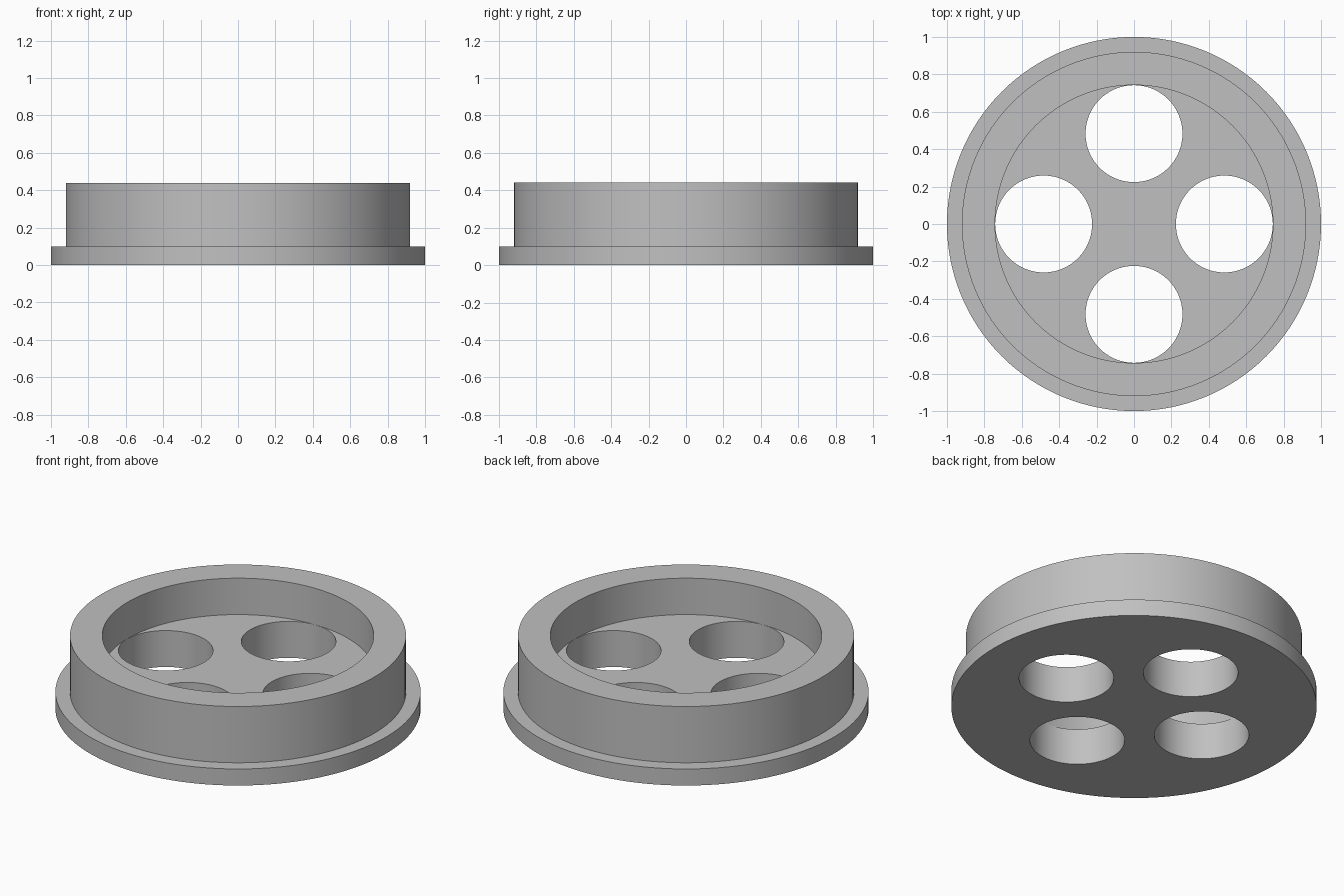
import bpy
import bmesh
import math

SEGMENTS = 128
HOLE_RADIUS = 0.259
HOLE_OFFSET = 0.483

default_cube = bpy.data.objects.get("Cube")
if default_cube:
    bpy.data.objects.remove(default_cube, do_unlink=True)

# Single plain grey material
grey = bpy.data.materials.new("plain_grey")
grey.use_nodes = True
colour = (0.53, 0.53, 0.53, 1.0)
grey.diffuse_color = colour
grey.node_tree.nodes["Principled BSDF"].inputs["Base Color"].default_value = colour


def lathe(name, profile):
    """Revolve a closed (radius, height) profile that starts and ends on the axis."""
    bm = bmesh.new()
    rings = []
    for radius, height in profile:
        rings.append([bm.verts.new((radius * math.cos(a), radius * math.sin(a), height))
                      for a in (2 * math.pi * i / SEGMENTS for i in range(SEGMENTS))])
    for low, high in zip(rings, rings[1:]):
        for i in range(SEGMENTS):
            j = (i + 1) % SEGMENTS
            bm.faces.new((low[i], low[j], high[j], high[i]))
    bm.faces.new(rings[0][::-1])
    bm.faces.new(rings[-1])
    mesh = bpy.data.meshes.new(name)
    bm.to_mesh(mesh)
    bm.free()
    mesh.materials.append(grey)
    obj = bpy.data.objects.new(name, mesh)
    bpy.context.collection.objects.link(obj)
    return obj


# Flanged cap: wide base flange, raised wall, recessed floor
cap = lathe("flanged_cap", [(1.0, 0.0), (1.0, 0.10), (0.92, 0.10),
                            (0.92, 0.44), (0.743, 0.44), (0.743, 0.22)])
bpy.context.view_layer.objects.active = cap

# Four round holes through the floor
for i in range(4):
    angle = i * math.pi / 2
    cutter = lathe("hole_cutter", [(HOLE_RADIUS, -0.1), (HOLE_RADIUS, 0.33)])
    cutter.location = (HOLE_OFFSET * math.cos(angle), HOLE_OFFSET * math.sin(angle), 0)
    cutter.hide_render = True
    bpy.context.view_layer.update()
    hole = cap.modifiers.new("hole", 'BOOLEAN')
    hole.operation = 'DIFFERENCE'
    hole.solver = 'EXACT'
    hole.object = cutter
    bpy.ops.object.modifier_apply(modifier=hole.name)
    bpy.data.objects.remove(cutter, do_unlink=True)

# Smooth round walls with crisp rims
bpy.ops.object.select_all(action='DESELECT')
cap.select_set(True)
bpy.ops.object.shade_smooth_by_angle(angle=math.radians(30))
